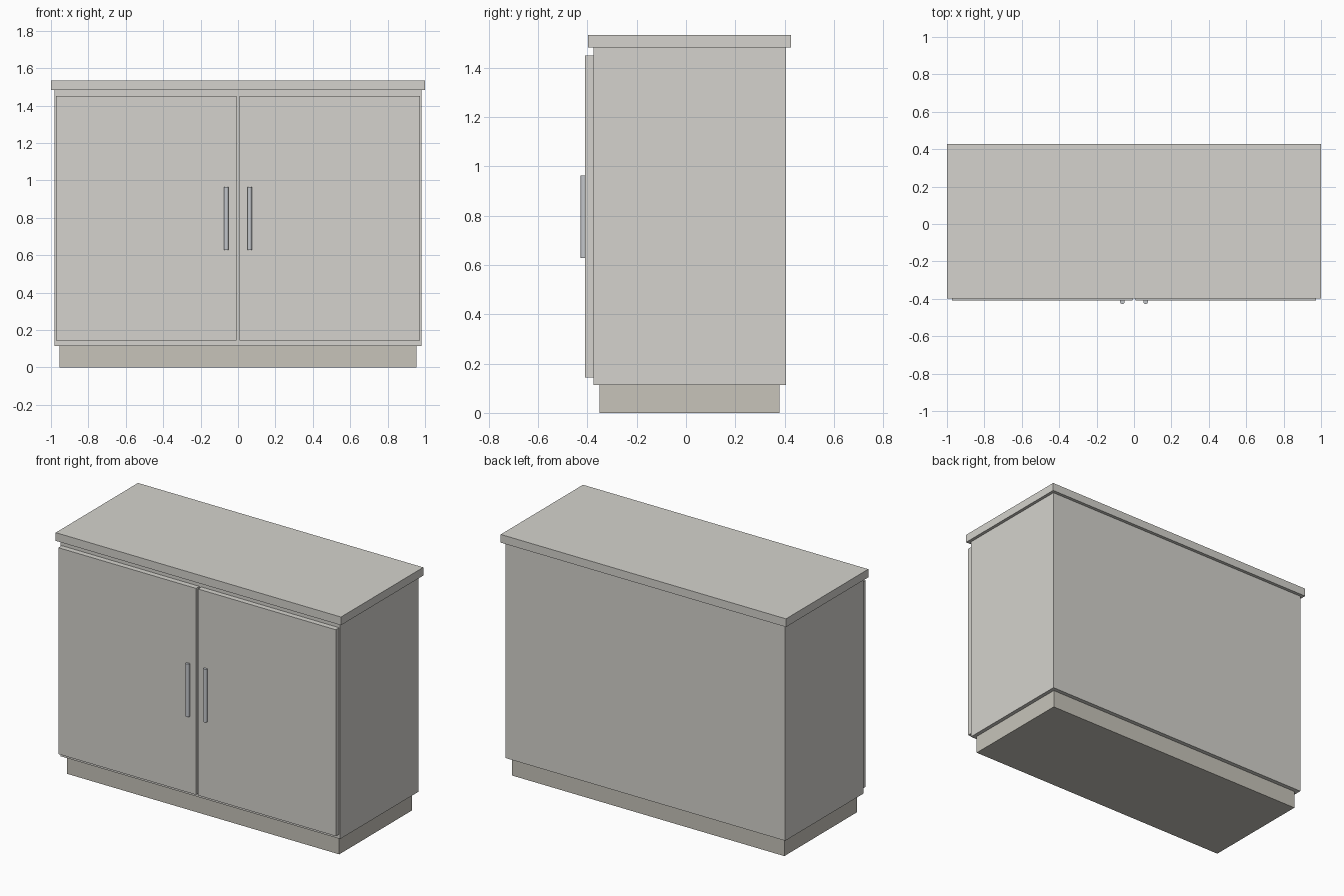
import bpy

if "Cube" in bpy.data.objects:
    bpy.data.objects.remove(bpy.data.objects["Cube"])


def material(name, rgb):
    m = bpy.data.materials.new(name)
    m.diffuse_color = (*rgb, 1)
    m.use_nodes = True
    m.node_tree.nodes["Principled BSDF"].inputs["Base Color"].default_value = m.diffuse_color
    return m


panel = material("panel", (0.66, 0.65, 0.61))
plinth_mat = material("plinth", (0.57, 0.55, 0.49))
metal = material("metal", (0.55, 0.57, 0.60))


def box(name, x, y, z, mat):
    """Box from (min, max) ranges on each axis."""
    bpy.ops.mesh.primitive_cube_add(
        size=1, location=[(a + b) / 2 for a, b in (x, y, z)])
    o = bpy.context.object
    o.name = name
    o.scale = [b - a for a, b in (x, y, z)]
    bpy.ops.object.transform_apply(location=False, rotation=False, scale=True)
    o.data.materials.append(mat)
    return o


# Recessed base, carcass and overhanging worktop
box("plinth", (-0.955, 0.955), (-0.35, 0.379), (0, 0.114), plinth_mat)
box("cabinet_body", (-0.98, 0.98), (-0.376, 0.406), (0.114, 1.482), panel)
box("worktop", (-1, 1), (-0.397, 0.427), (1.482, 1.534), panel)

# Pair of doors, each with a vertical bar handle set against its face
for side, s in (("left", -1), ("right", 1)):
    box(f"{side}_door", sorted((s * 0.007, s * 0.973)), (-0.41, -0.376),
        (0.143, 1.451), panel)
    bpy.ops.mesh.primitive_cylinder_add(
        vertices=16, radius=0.0125, depth=0.336, location=(s * 0.062, -0.415, 0.796))
    handle = bpy.context.object
    handle.name = f"{side}_handle"
    handle.data.materials.append(metal)
    bpy.ops.object.shade_smooth_by_angle()
